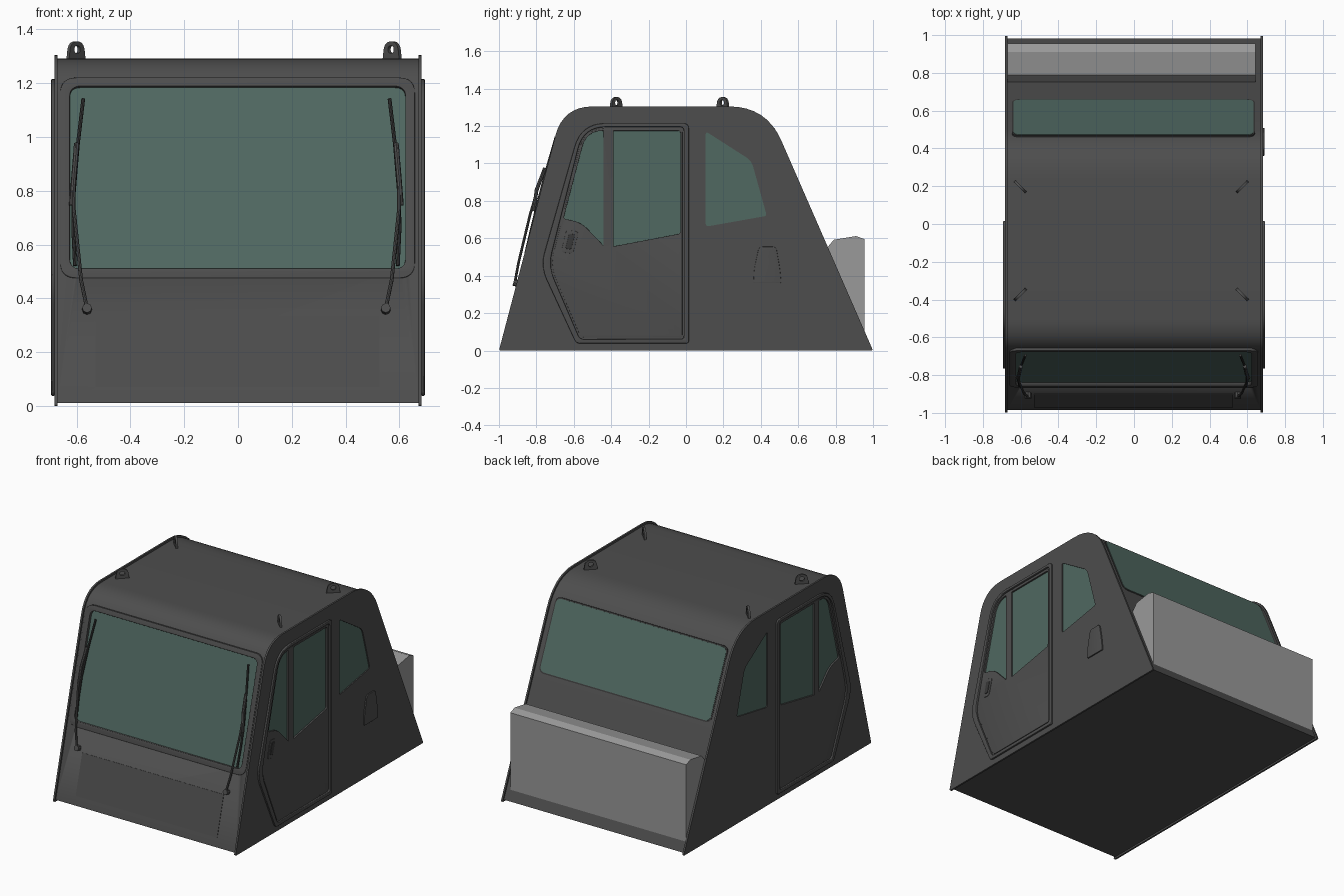
import bpy, bmesh, math
from mathutils import Matrix, Vector

if "Cube" in bpy.data.objects:
    bpy.data.objects.remove(bpy.data.objects["Cube"])


def material(name, rgb):
    m = bpy.data.materials.new(name)
    m.diffuse_color = (*rgb, 1)
    m.use_nodes = True
    m.node_tree.nodes["Principled BSDF"].inputs["Base Color"].default_value = m.diffuse_color
    return m


DARK = material("dark_paint", (0.075, 0.075, 0.075))
BLACK = material("black_rubber", (0.04, 0.04, 0.04))
GLASS = material("green_glass", (0.08, 0.14, 0.12))
GREY = material("light_grey", (0.32, 0.32, 0.32))


def rounded(points, steps=8):
    """Closed outline; a third number on a point is its corner rounding distance."""
    out = []
    n = len(points)
    for i, p in enumerate(points):
        c = Vector(p[:2])
        if len(p) < 3:
            out.append(c)
            continue
        a, b = Vector(points[i - 1][:2]), Vector(points[(i + 1) % n][:2])
        a = c + (a - c).normalized() * p[2]
        b = c + (b - c).normalized() * p[2]
        for k in range(steps + 1):
            t = k / steps
            out.append(a * (1 - t) ** 2 + c * 2 * t * (1 - t) + b * t * t)
    return out


def finish(ob, mat, matrix):
    bpy.context.collection.objects.link(ob)
    ob.matrix_world = matrix
    bpy.ops.object.select_all(action='DESELECT')
    ob.select_set(True)
    bpy.context.view_layer.objects.active = ob
    bpy.ops.object.convert(target='MESH')
    ob = bpy.context.view_layer.objects.active
    bm = bmesh.new()
    bm.from_mesh(ob.data)
    bmesh.ops.remove_doubles(bm, verts=bm.verts, dist=1e-5)
    bmesh.ops.recalc_face_normals(bm, faces=bm.faces)
    bm.to_mesh(ob.data)
    bm.free()
    ob.data.materials.clear()
    ob.data.materials.append(mat)
    bpy.ops.object.shade_smooth_by_angle(angle=math.radians(30))
    return ob


def slab(name, outlines, lo, hi, frame, mat, bevel=0.0):
    """Filled outlines (inner ones are holes) extruded from lo to hi along the frame's normal."""
    cu = bpy.data.curves.new(name, 'CURVE')
    cu.dimensions = '2D'
    cu.fill_mode = 'BOTH'
    cu.extrude = (hi - lo) / 2 - bevel
    cu.bevel_depth, cu.bevel_resolution, cu.offset = bevel, 2, -bevel
    for line in outlines:
        pts = rounded(line)
        sp = cu.splines.new('POLY')
        sp.points.add(len(pts) - 1)
        for q, v in zip(sp.points, pts):
            q.co = (v.x, v.y, 0, 1)
        sp.use_cyclic_u = True
    ob = bpy.data.objects.new(name, cu)
    return finish(ob, mat, frame @ Matrix.Translation((0, 0, (lo + hi) / 2)))


def tube(name, pts, radius, frame, mat):
    cu = bpy.data.curves.new(name, 'CURVE')
    cu.dimensions = '3D'
    cu.bevel_depth, cu.bevel_resolution, cu.use_fill_caps = radius, 2, True
    sp = cu.splines.new('POLY')
    sp.points.add(len(pts) - 1)
    for q, v in zip(sp.points, pts):
        q.co = (*v, 1)
    return finish(bpy.data.objects.new(name, cu), mat, frame)


def axes(x, y, z, o=(0, 0, 0)):
    m = Matrix((x, y, z)).transposed().to_4x4()
    m.translation = o
    return m


def rect(x0, x1, y0, y1, r):
    return [(x0, y0, r), (x1, y0, r), (x1, y1, r), (x0, y1, r)]


# Working planes: side view, sloped front face, sloped rear face
SIDE = axes((0, 1, 0), (0, 0, 1), (1, 0, 0))
fa, ra = math.atan(0.2636), math.atan(0.4367)
fc, rc = math.cos(fa), math.cos(ra)
FRONT = axes((1, 0, 0), (0, math.sin(fa), fc), (0, -fc, math.sin(fa)), (0, -0.988, 0))
REAR = axes((-1, 0, 0), (0, -math.sin(ra), rc), (0, rc, math.sin(ra)), (0, 0.988, 0))

# Main body
body = slab("cab_body", [[(-0.985, 0.012), (-0.648, 1.292, 0.15), (0.424, 1.292, 0.19), (0.983, 0.012)]],
            -0.672, 0.672, SIDE, DARK)

# Windscreen pocket, frame and glass
screen = rect(-0.625, 0.622, 0.51 / fc, 1.187 / fc, 0.04)
cutter = slab("windscreen_cutter", [screen], -0.022, 0.06, FRONT, DARK)
mod = body.modifiers.new("pocket", 'BOOLEAN')
mod.operation, mod.object, mod.solver = 'DIFFERENCE', cutter, 'EXACT'
bpy.context.view_layer.objects.active = body
bpy.ops.object.modifier_apply(modifier="pocket")
bpy.data.objects.remove(cutter)
slab("windscreen_frame", [rect(-0.66, 0.657, 0.475 / fc, 1.22 / fc, 0.06), screen], -0.02, 0.004, FRONT, DARK, 0.002)
slab("windscreen_glass", [screen], -0.026, -0.016, FRONT, GLASS)
slab("front_access_panel", [rect(-0.53, 0.525, 0.07 / fc, 0.335 / fc, 0.004)], -0.005, 0.003, FRONT, DARK)

# Rear window
pane = rect(-0.632, 0.638, 0.762 / rc, 1.188 / rc, 0.04)
slab("rear_window_seal", [rect(-0.64, 0.646, 0.754 / rc, 1.196 / rc, 0.045)], -0.006, 0.002, REAR, BLACK)
slab("rear_window_glass", [pane], -0.006, 0.004, REAR, GLASS)

# Side plates, doors and side windows
plate = [(-1, 0, 0.012), (-0.657, 1.305, 0.16), (0.43, 1.305, 0.2), (1, 0, 0.012)]
door_outer = [(0.015, 0.038, 0.015), (0.015, 1.215, 0.03), (-0.56, 1.215, 0.13), (-0.778, 0.45, 0.08), (-0.587, 0.038, 0.02)]
door_inner = [(-0.012, 0.062, 0.015), (-0.012, 1.195, 0.02), (-0.548, 1.195, 0.12), (-0.735, 0.45, 0.08), (-0.568, 0.062, 0.02)]
door_edge = [(-0.02, 0.07, 0.015), (-0.02, 1.187, 0.02), (-0.543, 1.187, 0.115), (-0.725, 0.45, 0.08), (-0.562, 0.07, 0.02)]
windows = [
    [(-0.44, 1.175), (-0.532, 1.175, 0.09), (-0.655, 0.705, 0.015), (-0.56, 0.685, 0.05), (-0.44, 0.56)],
    [(-0.388, 1.175), (-0.03, 1.175, 0.015), (-0.03, 0.625, 0.015), (-0.388, 0.557)],
    [(0.105, 1.172, 0.02), (0.35, 1.015, 0.035), (0.432, 0.72, 0.015), (0.105, 0.662, 0.02)],
]
for side, label in ((-1, "left"), (1, "right")):
    def layer(name, outlines, a, b, mat, bevel=0.0):
        lo, hi = sorted((a * side, b * side))
        slab(f"{label}_{name}", outlines, lo, hi, SIDE, mat, bevel)
    layer("side_plate", [plate] + windows, 0.67, 0.682, DARK)
    layer("door_panel", [door_edge] + windows[:2], 0.680, 0.686, DARK, 0.001)
    layer("door_rail", [door_outer, door_inner], 0.680, 0.694, DARK, 0.004)
    for i, w in enumerate(windows):
        layer(f"window_glass_{i + 1}", [w], 0.668, 0.675, GLASS)

# Right door handle and fuel hatch
slab("door_handle_plate", [[(-0.668, 0.525, 0.02), (-0.605, 0.518, 0.02), (-0.573, 0.635, 0.02), (-0.64, 0.645, 0.02)]],
     0.684, 0.689, SIDE, DARK, 0.001)
slab("door_handle_grip", [[(-0.645, 0.545, 0.01), (-0.615, 0.54, 0.01), (-0.593, 0.62, 0.01), (-0.625, 0.625, 0.01)]],
     0.686, 0.693, SIDE, BLACK, 0.002)
slab("fuel_hatch", [[(0.36, 0.36, 0.01), (0.51, 0.36, 0.01), (0.502, 0.44, 0.03), (0.482, 0.555, 0.02),
                     (0.39, 0.555, 0.02), (0.365, 0.44, 0.03)]], 0.68, 0.69, SIDE, DARK, 0.002)

# Rear box
slab("rear_box", [[(0.955, 0.07), (0.955, 0.595), (0.91, 0.612), (0.79, 0.592), (0.755, 0.55), (0.72, 0.5), (0.9, 0.07)]],
     -0.67, 0.642, SIDE, GREY)

# Roof lifting eyes, turned diagonally
for x, y in ((-0.602, 0.197), (0.573, 0.197), (-0.602, -0.373), (0.573, -0.373)):
    a = math.radians(45 if x * y > 0 else -45)
    eye = axes((math.cos(a), math.sin(a), 0), (0, 0, 1), (math.sin(a), -math.cos(a), 0), (x, y, 1.293))
    slab("lifting_eye", [[(-0.044, -0.01), (0.044, -0.01), (0.034, 0.062, 0.035), (-0.034, 0.062, 0.035)],
                         rect(-0.015, 0.015, 0.018, 0.046, 0.014)], -0.007, 0.007, eye, DARK)

# Windscreen wipers
for side, cx in ((-1, -0.003), (1, -0.009)):
    def path(pts):
        return [(cx + side * x, z / fc, n) for x, z, n in pts]
    tube("wiper_pivot", path([(0.558, 0.357, -0.005), (0.558, 0.357, 0.03)]), 0.018, FRONT, DARK)
    tube("wiper_arm", path([(0.558, 0.357, 0.022), (0.58, 0.46, 0.03), (0.607, 0.72, 0.036),
                            (0.608, 0.85, 0.032), (0.6, 0.965, 0.026)]), 0.007, FRONT, DARK)
    tube("wiper_bracket", path([(0.615, 0.74, 0.022), (0.606, 0.85, 0.036), (0.596, 0.97, 0.022)]), 0.01, FRONT, DARK)
    tube("wiper_blade", path([(0.572, 1.14, 0.008), (0.592, 0.97, 0.012), (0.608, 0.78, 0.012),
                              (0.609, 0.65, 0.01), (0.603, 0.52, 0.006)]), 0.007, FRONT, BLACK)
